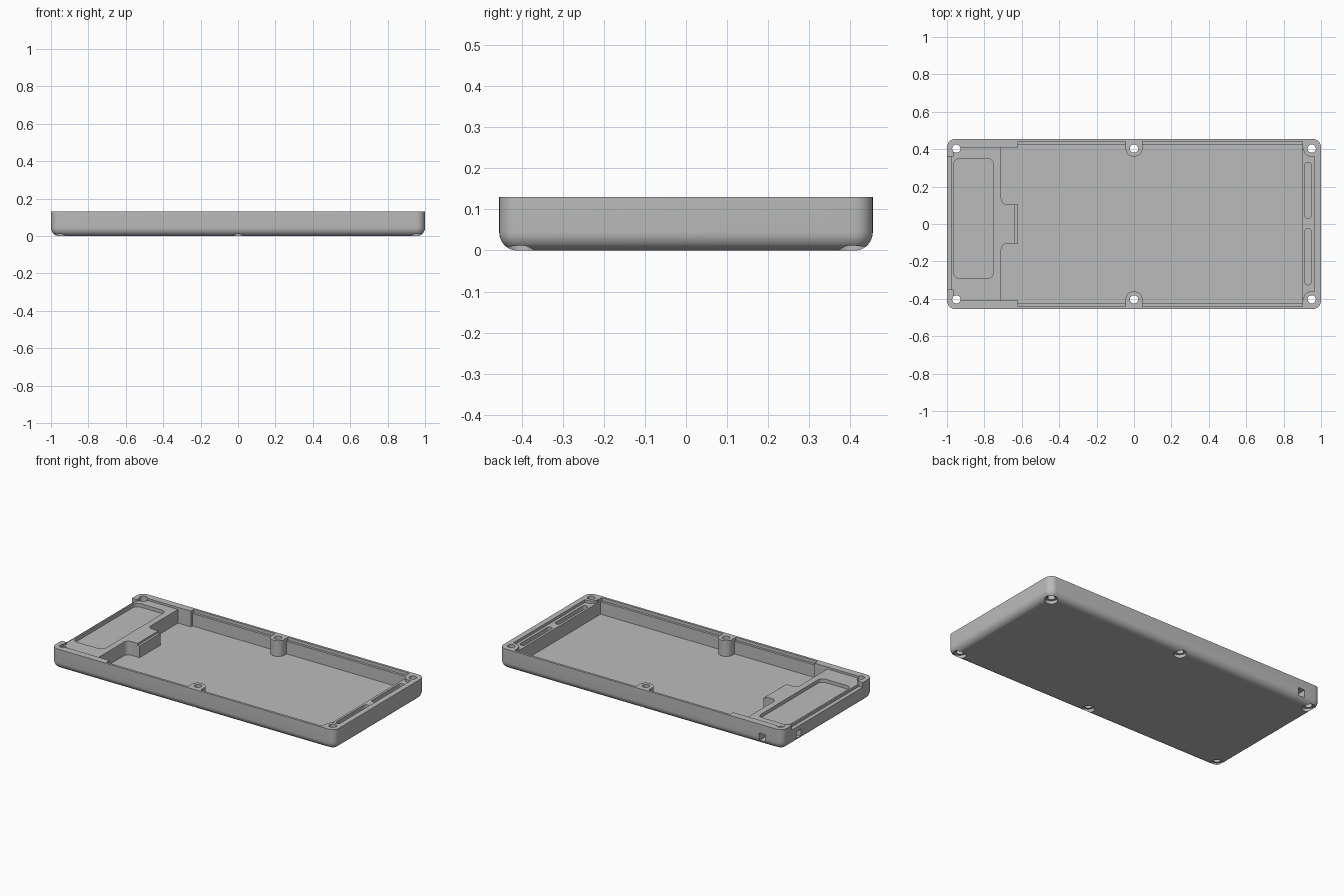
import bpy, bmesh, math
from mathutils import Vector

if "Cube" in bpy.data.objects:
    bpy.data.objects.remove(bpy.data.objects["Cube"])

TOP = 0.13
FLOOR = 0.03


def outline(points, seg=8):
    """2D polygon; a third value on a point rounds that corner."""
    out = []
    n = len(points)
    for i, p in enumerate(points):
        c = Vector(p[:2])
        r = p[2] if len(p) > 2 else 0
        if r == 0:
            out.append(c)
            continue
        a = (Vector(points[i - 1][:2]) - c).normalized()
        b = (Vector(points[(i + 1) % n][:2]) - c).normalized()
        mid = c + (a + b) * r            # centre, all corners are square
        for k in range(seg + 1):
            t = k / seg * math.pi / 2
            out.append(mid - b * r * math.cos(t) - a * r * math.sin(t))
    return out


def rect(x0, x1, y0, y1, r=0):
    return outline([(x0, y0, r), (x1, y0, r), (x1, y1, r), (x0, y1, r)])


def circle(x, y, r, n=32):
    return [Vector((x + r * math.cos(2 * math.pi * i / n),
                    y + r * math.sin(2 * math.pi * i / n))) for i in range(n)]


def loft(name, layers):
    """Closed solid through (outline, z) layers."""
    bm = bmesh.new()
    rings = [[bm.verts.new((p.x, p.y, z)) for p in pts] for pts, z in layers]
    n = len(rings[0])
    for lo, hi in zip(rings, rings[1:]):
        for i in range(n):
            j = (i + 1) % n
            bm.faces.new((lo[i], lo[j], hi[j], hi[i]))
    bm.faces.new(rings[0][::-1])
    bm.faces.new(rings[-1])
    bmesh.ops.recalc_face_normals(bm, faces=bm.faces)
    me = bpy.data.meshes.new(name)
    bm.to_mesh(me)
    bm.free()
    ob = bpy.data.objects.new(name, me)
    bpy.context.collection.objects.link(ob)
    return ob


def cut(pts, z0, z1=TOP + 0.1):
    tool = loft("cutter", [(pts, z0), (pts, z1)])
    tool.hide_render = True
    mod = case.modifiers.new("cut", 'BOOLEAN')
    mod.operation = 'DIFFERENCE'
    mod.solver = 'EXACT'
    mod.object = tool
    bpy.ops.object.modifier_apply(modifier=mod.name)
    bpy.data.objects.remove(tool, do_unlink=True)


# Outer shell with rounded lower edge
R = 0.045
layers = []
for k in range(9):
    t = k / 8 * math.pi / 2
    d = R * 0.95 * (1 - math.sin(t))
    layers.append((rect(-1 + d, 1 - d, -0.455 + d, 0.455 - d, R - d),
                   R * (1 - math.cos(t))))
layers.append((rect(-1, 1, -0.455, 0.455, R), TOP))
case = loft("case_bottom", layers)
bpy.context.view_layer.objects.active = case
case.select_set(True)


def boss(y, s):
    """Outline detour around the middle screw post on wall y."""
    q = math.copysign(0.36, y)
    return [(-0.045 * s, y), (-0.045 * s, q, 0.044),
            (0.045 * s, q, 0.044), (0.045 * s, y)]


# Main cavity, leaving the end block with its tab and the screw posts
W = 0.425
cut(outline([(-0.71, -0.41), (-0.62, -0.41), (-0.62, -W)] + boss(-W, 1)
            + [(0.9, -W), (0.9, W)] + boss(W, -1)
            + [(-0.62, W), (-0.62, 0.41), (-0.71, 0.41),
               (-0.71, 0.105, 0.03), (-0.62, 0.105),
               (-0.62, -0.105), (-0.71, -0.105, 0.03)]), FLOOR)

# Stepped lip along the long walls
L = 0.44
cut(outline([(-0.62, -L)] + boss(-L, 1) + [(0.9, -L), (0.9, L)]
            + boss(L, -1) + [(-0.62, L)]), 0.11)

# Lowered end block, tab step and shallow tray
cut(rect(-0.965, -0.5, -0.41, 0.41), 0.117)
cut(rect(-0.635, -0.55, -0.2, 0.2), 0.105)
cut(rect(-0.965, -0.75, -0.29, 0.35, 0.035), 0.095)

# Lowered left wall
cut(rect(-0.98, -0.9, -0.35, 0.36), 0.117)
cut(rect(-1.1, -0.975, -0.35, 0.36), 0.1)

# Right ledge with two slots
cut(outline([(0.85, -0.405), (0.905, -0.405), (0.905, -0.36, 0.044),
             (0.965, -0.36), (0.965, 0.36), (0.905, 0.36, 0.044),
             (0.905, 0.405), (0.85, 0.405)]), 0.113)
for y0, y1 in ((0.03, 0.33), (-0.325, -0.025)):
    cut(rect(0.915, 0.947, y0, y1, 0.014), 0.08)

# Screw holes with counterbores underneath
for x in (-0.95, 0, 0.95):
    for y in (-0.403, 0.403):
        cut(circle(x, y, 0.022), -0.1)
        cut(circle(x, y, 0.037), -0.1, 0.02)

# Side ports near the back left corner
cut(rect(-0.88, -0.835, 0.40, 0.5), 0.025, 0.072)
cut(rect(-1.1, -0.94, 0.27, 0.315), 0.025, 0.072)

grey = bpy.data.materials.new("grey")
grey.diffuse_color = (0.5, 0.5, 0.5, 1)
grey.use_nodes = True
grey.node_tree.nodes["Principled BSDF"].inputs["Base Color"].default_value = grey.diffuse_color
case.data.materials.clear()
case.data.materials.append(grey)
bpy.ops.object.shade_smooth_by_angle(angle=math.radians(30))
